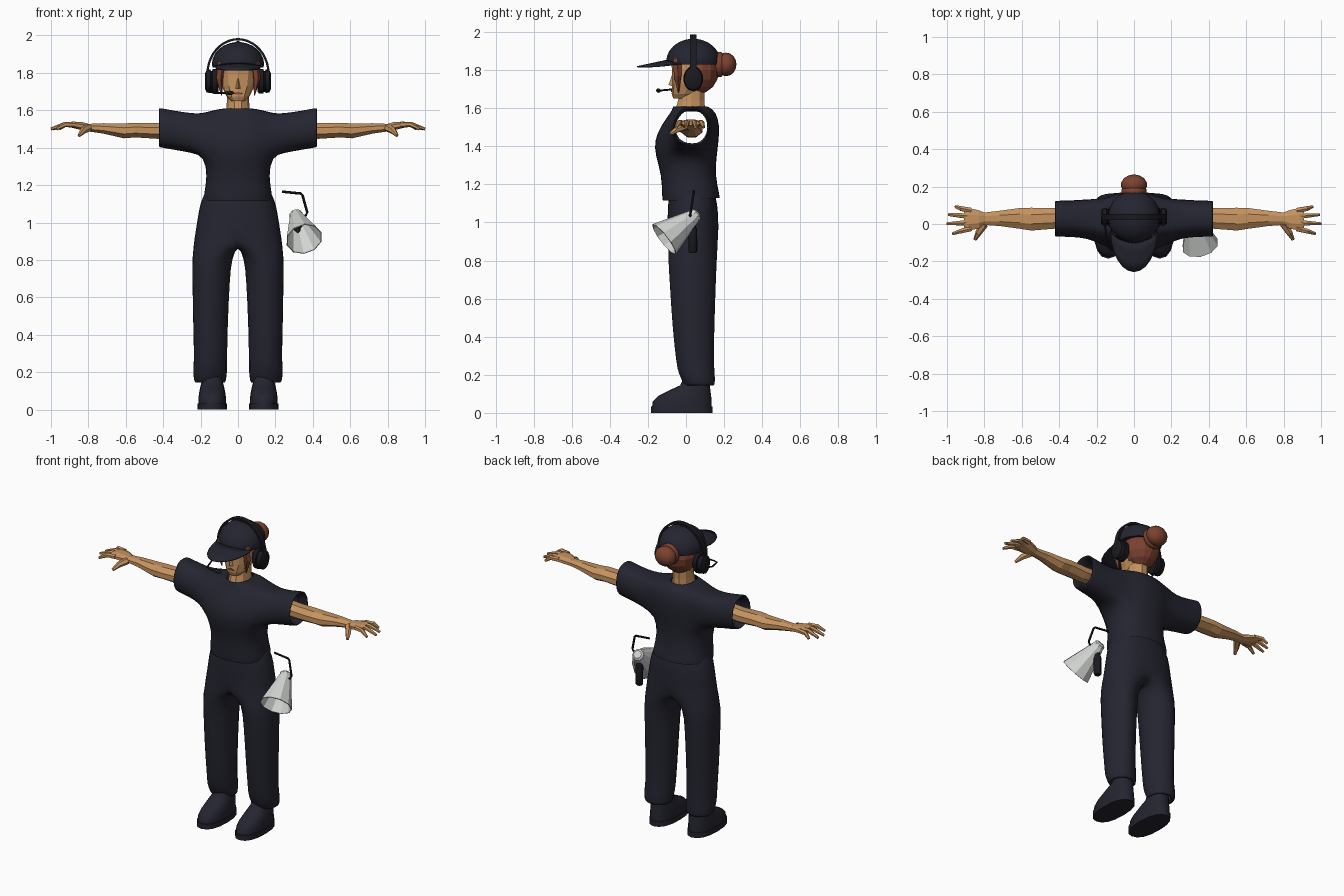
import bpy, bmesh
from math import sin, cos, pi, atan2, radians
from mathutils import Vector

if "Cube" in bpy.data.objects:
    bpy.data.objects.remove(bpy.data.objects["Cube"])


def material(name, *rgb):
    m = bpy.data.materials.new(name)
    m.use_nodes = True
    m.diffuse_color = (*rgb, 1)
    bsdf = m.node_tree.nodes["Principled BSDF"]
    bsdf.inputs["Base Color"].default_value = (*rgb, 1)
    bsdf.inputs["Roughness"].default_value = 0.8
    return m


NAVY = material("navy cloth", 0.018, 0.018, 0.03)
BLACK = material("black plastic", 0.01, 0.01, 0.014)
SKIN = material("skin", 0.56, 0.29, 0.115)
HAIR = material("auburn hair", 0.2, 0.055, 0.03)
WHITE = material("pale grey horn", 0.64, 0.66, 0.64)
LIPS = material("lips", 0.27, 0.08, 0.055)


def finish(bm, name, mat, smooth=True, subdiv=0, angle=50, thick=0):
    bmesh.ops.recalc_face_normals(bm, faces=bm.faces[:])
    me = bpy.data.meshes.new(name)
    bm.to_mesh(me)
    bm.free()
    me.materials.append(mat)
    for p in me.polygons:
        p.use_smooth = smooth
    if smooth:
        me.set_sharp_from_angle(angle=radians(angle))
    ob = bpy.data.objects.new(name, me)
    bpy.context.collection.objects.link(ob)
    if thick:
        ob.modifiers.new("thickness", 'SOLIDIFY').thickness = thick
    if subdiv:
        mod = ob.modifiers.new("round", 'SUBSURF')
        mod.levels = mod.render_levels = subdiv
    return ob


def level(z, rx, y0, y1, n=16, cx=0, power=1.0):
    """Horizontal oval ring reaching from y0 to y1."""
    pts = []
    for i in range(n):
        c, s = cos(2 * pi * i / n), sin(2 * pi * i / n)
        c, s = [abs(v) ** power * (1 if v > 0 else -1) for v in (c, s)]
        pts.append((cx + rx * c, (y0 + y1) / 2 + (y1 - y0) / 2 * s, z))
    return pts


def slice_x(x, yc, zc, ry, rz, n=8):
    """Oval ring standing across the x axis."""
    return [(x, yc + ry * cos(2 * pi * (i + .5) / n), zc + rz * sin(2 * pi * (i + .5) / n))
            for i in range(n)]


def bridge(bm, a, b):
    for i in range(len(a)):
        j = (i + 1) % len(a)
        bm.faces.new((a[i], a[j], b[j], b[i]))


def loft(bm, rings, caps=True):
    vs = [[bm.verts.new(p) for p in r] for r in rings]
    for a, b in zip(vs, vs[1:]):
        bridge(bm, a, b)
    if caps:
        bm.faces.new(vs[0])
        bm.faces.new(vs[-1])
    return vs


def tube(bm, pts, radii, n=6, caps=True):
    pts = [Vector(p) for p in pts]
    rings = []
    for i, p in enumerate(pts):
        t = (pts[min(i + 1, len(pts) - 1)] - pts[max(i - 1, 0)]).normalized()
        u = Vector((.3, .5, .8)).cross(t).normalized()
        v = t.cross(u)
        rings.append([p + radii[i] * (u * cos(2 * pi * k / n) + v * sin(2 * pi * k / n))
                      for k in range(n)])
    return loft(bm, rings, caps)


def ball(bm, centre, size, seg=14, rows=8):
    vs = bmesh.ops.create_uvsphere(bm, u_segments=seg, v_segments=rows, radius=1)["verts"]
    for v in vs:
        v.co = Vector(centre) + Vector(a * b for a, b in zip(v.co, size))
    return vs


# Shirt: hollow torso, side openings drawn out into sleeves
bm = bmesh.new()
body = [(1.115, .185, -.125, .18), (1.14, .188, -.13, .18), (1.25, .166, -.13, .155),
        (1.355, .185, -.165, .165), (1.43, .2, -.17, .175), (1.51, .2, -.135, .18),
        (1.58, .2, -.08, .16), (1.605, .12, -.07, .125), (1.61, .07, -.07, .11)]
rings = loft(bm, [level(*r, power=.85) for r in body], caps=False)
for v in rings[0]:
    v.co.z += .08 * max(v.co.y, 0)
for side in (0, 8):
    s = 1 if side == 0 else -1
    around = [(side + k) % 16 for k in range(-2, 3)]
    holes = [f for f in bm.faces
             if all(any(v == rings[r][k] for r in range(3, 7) for k in around) for v in f.verts)]
    bmesh.ops.delete(bm, geom=holes, context='FACES')
    edge = [rings[3][k] for k in around] + [rings[r][around[-1]] for r in (4, 5)]
    edge += [rings[6][k] for k in reversed(around)] + [rings[r][around[0]] for r in (5, 4)]
    angles = [atan2((v.co.z - 1.47) / .11, (v.co.y - .03) / .12) for v in edge]
    for x, zc, ry, rz in [(.25, 1.478, .112, .11), (.34, 1.492, .104, .108), (.415, 1.506, .104, .11),
                          (.425, 1.507, .1, .106), (.415, 1.507, .09, .094), (.36, 1.5, .09, .09)]:
        new = [bm.verts.new((s * x, .03 + ry * cos(a), zc + rz * sin(a))) for a in angles]
        bridge(bm, edge, new)
        edge = new
finish(bm, "shirt", NAVY, subdiv=1, angle=180)

# Trousers: hips that divide into two legs
bm = bmesh.new()
hips = loft(bm, [level(*r, power=.9) for r in [
    (1.16, .18, -.09, .15), (1.1, .208, -.097, .168), (1.02, .22, -.1, .172),
    (.93, .236, -.1, .175)]], caps=False)[-1]
mid = [bm.verts.new((0, y, .885)) for y in (.12, .035, -.05)]
legs = [(.81, .022, .248, -.1, .168), (.7, .034, .246, -.092, .163), (.45, .046, .242, -.077, .154),
        (.26, .05, .236, -.055, .15), (.21, .048, .243, -.045, .156), (.16, .055, .238, -.02, .156),
        (.14, .06, .232, -.01, .152), (.15, .08, .21, .01, .13)]
turns = [-90 + 22.5 * k for k in range(9)] + [135, 180, 225]
for s in (1, -1):
    start = [hips[(12 + k) % 16 if s > 0 else (12 - k) % 16] for k in range(9)] + mid
    for z, x0, x1, y0, y1 in legs:
        new = [bm.verts.new((s * ((x0 + x1) / 2 + (x1 - x0) / 2 * cos(radians(t))),
                             (y0 + y1) / 2 + (y1 - y0) / 2 * sin(radians(t)), z)) for t in turns]
        bridge(bm, start, new)
        start = new
finish(bm, "trousers", NAVY, subdiv=1, angle=180)

for s, side in ((1, "left"), (-1, "right")):
    # Shoe and sole
    bm = bmesh.new()
    loft(bm, [level(z, rx, y0, y1, 16, s * .138, .85) for z, rx, y0, y1 in [
        (.03, .074, -.178, .135), (.06, .074, -.175, .135), (.09, .07, -.145, .132),
        (.12, .064, -.085, .128), (.145, .058, -.03, .125), (.19, .055, -.01, .12)]])
    finish(bm, side + "_shoe", NAVY)
    bm = bmesh.new()
    loft(bm, [level(z, .078, -.185, .14, 16, s * .138, .85) for z in (0, .033)])
    finish(bm, side + "_sole", NAVY)

    # Arm, palm, fingers and thumb
    bm = bmesh.new()
    loft(bm, [slice_x(s * r[0], *r[1:]) for r in [
        (.36, .03, 1.495, .058, .046), (.43, .03, 1.49, .06, .046), (.55, .026, 1.494, .066, .042),
        (.61, .03, 1.49, .06, .043), (.72, .03, 1.503, .044, .03), (.8, .028, 1.507, .036, .022),
        (.83, .025, 1.514, .052, .024), (.885, .025, 1.523, .066, .018), (.91, .025, 1.522, .06, .013)]])
    for y0, y1, tip in [(.072, .093, .955), (.04, .05, .992), (.008, .002, 1), (-.024, -.052, .97)]:
        tube(bm, [(s * .87, y0, 1.523), (s * .925, (y0 + y1) / 2, 1.524), (s * tip, y1, 1.5)],
             [.016, .014, .008])
    tube(bm, [(s * .8, 0, 1.507), (s * .83, -.045, 1.49), (s * .85, -.083, 1.465)], [.022, .018, .009])
    finish(bm, side + "_arm", SKIN, smooth=False)

    # Headset ear cup and loose lock of hair
    bm = bmesh.new()
    loft(bm, [slice_x(s * x, .038, 1.755, k * .052, k * .066, 14) for x, k in [
        (.105, .85), (.112, 1), (.135, 1), (.138, .85), (.145, .85), (.148, .95), (.168, .9), (.176, .65)]])
    finish(bm, side + "_ear_cup", BLACK, angle=35)
    bm = bmesh.new()
    tube(bm, [(s * .092, -.045, 1.86), (s * .1, -.045, 1.77), (s * .088, -.04, 1.68)], [.022, .021, .003], 5)
    finish(bm, side + "_hair_lock", HAIR, smooth=False)

# Neck and head
bm = bmesh.new()
loft(bm, [level(1.588, .064, -.062, .105, 10), level(1.64, .06, -.045, .1, 10),
          level(1.73, .06, -.03, .1, 10)])
finish(bm, "neck", SKIN, smooth=False)
bm = bmesh.new()
loft(bm, [level(*r, 12, 0, .85) for r in [
    (1.65, .038, -.066, .03), (1.675, .062, -.075, .06), (1.73, .088, -.073, .11),
    (1.79, .099, -.073, .14), (1.88, .099, -.08, .14)]])
nose = [bm.verts.new(p) for p in [(-.014, -.07, 1.715), (.014, -.07, 1.715), (0, -.092, 1.722), (0, -.07, 1.785)]]
for i, j, k in ((0, 1, 2), (0, 2, 3), (1, 3, 2)):
    bm.faces.new((nose[i], nose[j], nose[k]))
finish(bm, "head", SKIN, smooth=False)
bm = bmesh.new()
loft(bm, [[(x, y, 1.69 + h * abs(1 - abs(x) / .03)) for x in (-.028, 0, .028)] +
          [(x, y, 1.69 - h * (1 - abs(x) / .03)) for x in (.015, -.015)]
          for y, h in ((-.073, .009), (-.079, .009))])
finish(bm, "lips", LIPS, smooth=False)

# Hair, bun and tie
bm = bmesh.new()
ball(bm, (0, .062, 1.8), (.112, .112, .125))
finish(bm, "hair", HAIR, smooth=False)
bm = bmesh.new()
ball(bm, (0, .21, 1.83), (.07, .055, .062))
finish(bm, "hair_bun", HAIR)
bm = bmesh.new()
loft(bm, [[(r * cos(pi * k / 7), y, 1.83 + r * sin(pi * k / 7)) for k in range(14)]
          for y, r in ((.15, .05), (.165, .067), (.185, .067), (.195, .055))])
finish(bm, "bun_tie", HAIR)

# Cap crown, button and peak
bm = bmesh.new()
loft(bm, [level(1.83, .136, -.1, .176, 20)] +
     [level(1.845 + .12 * sin(a), .14 * cos(a), .038 - .142 * cos(a), .038 + .142 * cos(a), 20)
      for a in (0, .25, .5, .75, 1, 1.25, 1.45)])
ball(bm, (0, .038, 1.963), (.014, .014, .007), 10, 6)
finish(bm, "cap_crown", NAVY)
bm = bmesh.new()
rows = []
for t in (0, .33, .67, 1):
    row = []
    for k in range(13):
        u, w = -cos(pi * k / 12), sin(pi * k / 12)
        inner, outer = -.03 - .068 * w, -.035 - .222 * w
        row.append(bm.verts.new((.126 * u, inner + (outer - inner) * t, 1.855 - .034 * t * w - .018 * u * u)))
    rows.append(row)
for a, b in zip(rows, rows[1:]):
    for i in range(12):
        bm.faces.new((a[i], a[i + 1], b[i + 1], b[i]))
bmesh.ops.remove_doubles(bm, verts=bm.verts[:], dist=.0005)
finish(bm, "cap_peak", NAVY, thick=.008)

# Headset band and microphone
bm = bmesh.new()
loft(bm, [[((.158 + d) * cos(a), .038 + w, 1.79 + (.184 + d) * sin(a))
           for d, w in ((0, -.016), (0, .016), (.012, .016), (.012, -.016))]
          for a in [pi * k / 20 for k in range(21)]])
finish(bm, "headset_band", BLACK, angle=35)
bm = bmesh.new()
tube(bm, [(-.155, .01, 1.72), (-.15, -.06, 1.7), (-.13, -.135, 1.693), (-.1, -.145, 1.692), (-.04, -.145, 1.693)],
     [.005] * 5)
ball(bm, (-.045, -.145, 1.693), (.026, .012, .012), 10, 6)
finish(bm, "microphone", BLACK)

# Megaphone horn, rear cap, grip and wire bracket
rear, mouth = Vector((.312, .045, 1.035)), Vector((.354, -.115, .912))
axis = (mouth - rear).normalized()
bm = bmesh.new()
tube(bm, [rear, mouth], [.036, .1], 10, caps=False)
finish(bm, "megaphone_horn", WHITE, smooth=False, thick=.005)
bm = bmesh.new()
tube(bm, [rear - axis * .022, rear - axis * .012, rear + axis * .01], [.024, .036, .036], 10)
finish(bm, "megaphone_rear", WHITE, smooth=False)
bm = bmesh.new()
tube(bm, [(.315, .03, 1.0), (.312, .036, .955), (.312, .036, .85), (.312, .036, .84)],
     [.018, .024, .024, .018], 8)
tube(bm, [rear + axis * .03, rear + axis * .09], [.016, .016])
finish(bm, "megaphone_grip", BLACK)
bm = bmesh.new()
tube(bm, [(.235, .042, 1.165), (.335, .04, 1.155), (.345, .038, 1.145), (.37, .025, 1.055), (.363, .022, 1.04),
          (.325, .015, 1.005)], [.007] * 6)
finish(bm, "megaphone_bracket", BLACK)
